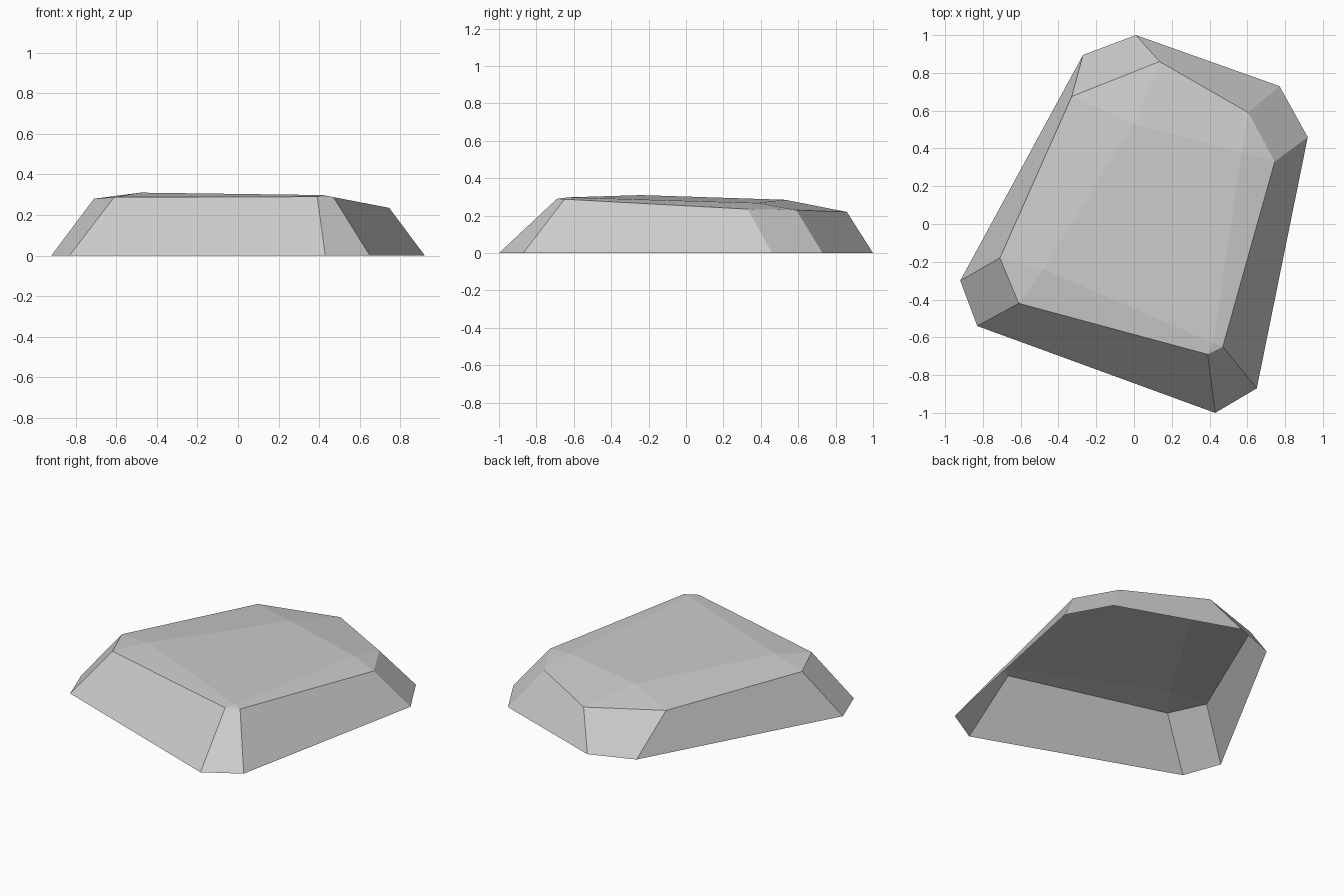
import bpy
import bmesh

cube = bpy.data.objects.get("Cube")
if cube:
    bpy.data.objects.remove(cube, do_unlink=True)

# Stone colour
stone = bpy.data.materials.new("stone_grey")
stone.use_nodes = True
grey = (0.6, 0.6, 0.6, 1)
stone.diffuse_color = grey
stone.node_tree.nodes["Principled BSDF"].inputs["Base Color"].default_value = grey

# Outlines, counter-clockwise from the right-hand corner
ground = [(-.92, -.30), (-.83, -.54), (.43, -1), (.65, -.87),
          (.92, .46), (.77, .73), (.01, 1), (-.27, .895)]
shoulder = [(-.71, -.18, .28), (-.61, -.42, .288), (.39, -.69, .29), (.47, -.65, .288),
            (.745, .33, .235), (.605, .59, .23), (.135, .86, .22), (-.33, .675, .252)]
crown = [(-.48, -.24, .31), (.42, -.63, .298), (.57, .38, .268), (0, .53, .285)]

bm = bmesh.new()
base = [bm.verts.new((x, y, 0)) for x, y in ground]
rim = [bm.verts.new(p) for p in shoulder]
top = [bm.verts.new(p) for p in crown]

# Sloping sides, open underneath
for i in range(8):
    j = (i + 1) % 8
    bm.faces.new((base[i], base[j], rim[j], rim[i]))

# Crown: a corner triangle and a long shallow facet for each crown point
for k in range(4):
    a, b, c = rim[2 * k], rim[2 * k + 1], rim[(2 * k + 2) % 8]
    bm.faces.new((a, b, top[k]))
    bm.faces.new((b, c, top[(k + 1) % 4], top[k]))
bm.faces.new(top)

mesh = bpy.data.meshes.new("flat_rock")
bm.to_mesh(mesh)
bm.free()
mesh.materials.append(stone)
rock = bpy.data.objects.new("flat_rock", mesh)
bpy.context.collection.objects.link(rock)
